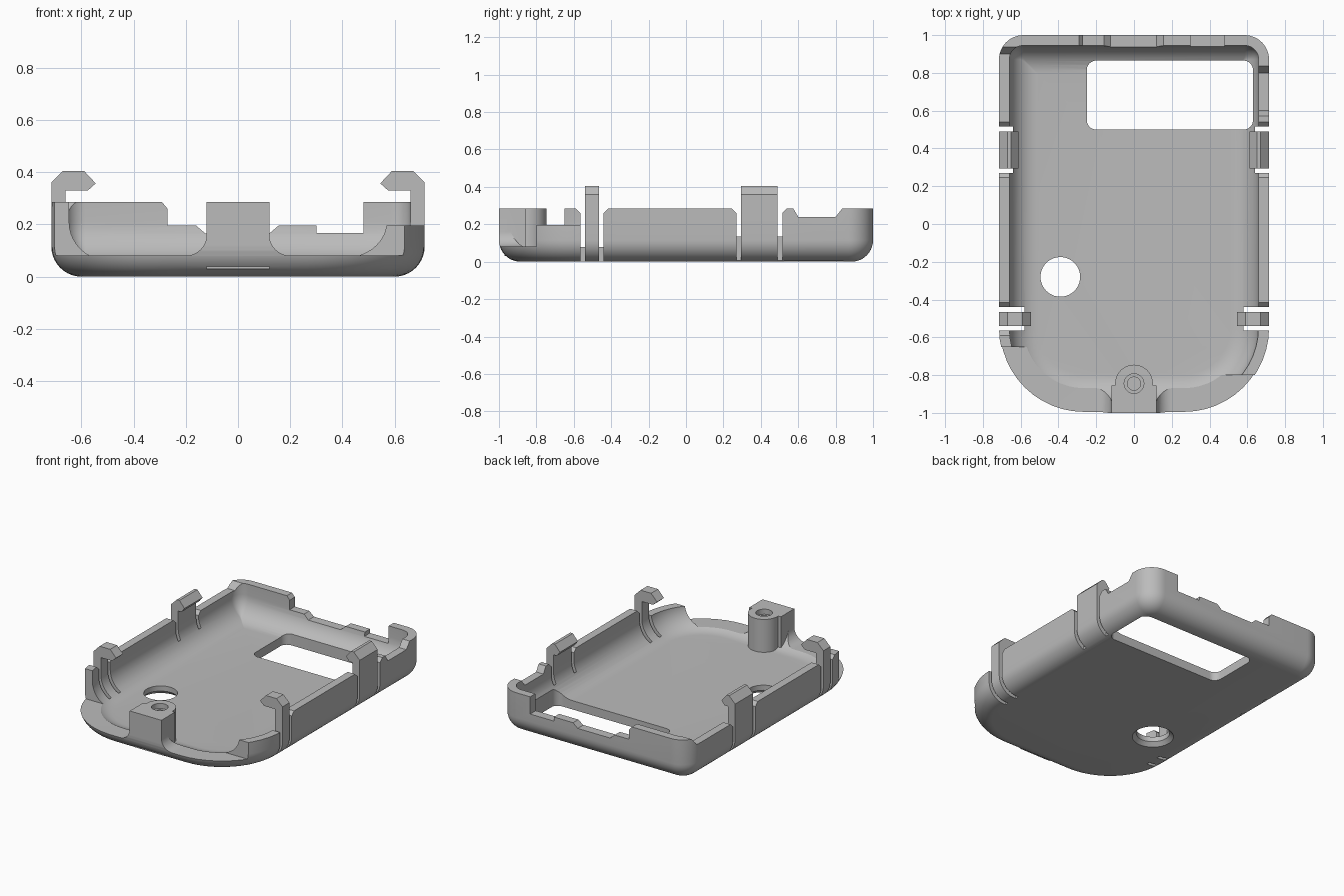
import bpy, bmesh, math
from math import sin, cos, pi

cube = bpy.data.objects.get("Cube")
if cube:
    bpy.data.objects.remove(cube, do_unlink=True)

grey = bpy.data.materials.new("light grey plastic")
grey.use_nodes = True
colour = (0.5, 0.5, 0.5, 1)
grey.diffuse_color = colour
grey.node_tree.nodes["Principled BSDF"].inputs["Base Color"].default_value = colour

TOP, HIGH = 0.285, 0.6


def loft(name, rings):
    """Skin a stack of equal-length point rings and cap both ends."""
    bm = bmesh.new()
    loops = [[bm.verts.new(p) for p in ring] for ring in rings]
    n = len(loops[0])
    for a, b in zip(loops, loops[1:]):
        for i in range(n):
            j = (i + 1) % n
            bm.faces.new((a[i], a[j], b[j], b[i]))
    bm.faces.new(loops[0][::-1])
    bm.faces.new(loops[-1])
    bmesh.ops.recalc_face_normals(bm, faces=bm.faces)
    mesh = bpy.data.meshes.new(name)
    bm.to_mesh(mesh)
    bm.free()
    mesh.materials.append(grey)
    obj = bpy.data.objects.new(name, mesh)
    bpy.context.collection.objects.link(obj)
    return obj


def prism(name, pts, axis, lo, hi):
    """Extrude a 2D profile along one axis."""
    place = {"x": lambda a, b, t: (t, a, b),
             "y": lambda a, b, t: (a, t, b),
             "z": lambda a, b, t: (a, b, t)}[axis]
    return loft(name, [[place(a, b, t) for a, b in pts] for t in (lo, hi)])


def box(name, x0, x1, y0, y1, z0, z1):
    return prism(name, [(x0, y0), (x1, y0), (x1, y1), (x0, y1)], "z", z0, z1)


def outline(x0, x1, y0, y1, r_front, r_back, steps=12):
    """Rectangle with separately rounded front and back corners."""
    pts = []
    corners = [(x1, y1, -1, -1, r_back), (x0, y1, 1, -1, r_back),
               (x0, y0, 1, 1, r_front), (x1, y0, -1, 1, r_front)]
    for k, (x, y, sx, sy, r) in enumerate(corners):
        for i in range(steps + 1):
            a = pi / 2 * (k + i / steps)
            pts.append((x + sx * r + r * cos(a), y + sy * r + r * sin(a)))
    return pts


def lathe(name, x, y, profile, n=40):
    return loft(name, [[(x + r * cos(2 * pi * i / n), y + r * sin(2 * pi * i / n), z)
                        for i in range(n)] for r, z in profile])


operands = []


def combine(target, part, operation):
    mod = target.modifiers.new(part.name, "BOOLEAN")
    mod.operation, mod.solver, mod.object = operation, "EXACT", part
    part.hide_render = True
    operands.append(part)


def smooth(obj):
    bpy.ops.object.select_all(action="DESELECT")
    obj.select_set(True)
    bpy.context.view_layer.objects.active = obj
    bpy.ops.object.shade_smooth_by_angle(angle=math.radians(30))


# Tray shell: rounded underside, thin wall, wide fillet inside
def shell_ring(d, z):
    pts = outline(d - 0.715, 0.715 - d, d - 1, 1 - d, 0.45 - d, max(0.13 - d, 0.004))
    return [(x, y, z) for x, y in pts]


arc = [pi / 2 * i / 10 for i in range(11)]
levels = [(0.115 * (1 - sin(a)), 0.115 * (1 - cos(a))) for a in arc]
levels += [(0, TOP), (0.055, TOP)]
levels += [(0.055 + 0.15 * (1 - sin(a)), 0.06 + 0.15 * (1 - cos(a))) for a in reversed(arc)]
shell = loft("tray_shell", [shell_ring(d, z) for d, z in levels])


def cut(part):
    combine(shell, part, "DIFFERENCE")


# Low front openings either side of the screw post, filleted towards it
for side, back in ((1, -0.8), (-1, -0.65)):
    fillet = [(side * (0.2 - 0.08 * cos(a)), 0.16 - 0.08 * sin(a)) for a in arc]
    profile = [(side * 0.12, HIGH)] + fillet + [(side * 0.8, 0.08), (side * 0.8, HIGH)]
    cut(prism("front_opening", profile, "y", -1.1, back))
cut(box("left_front_step", 0.4, 0.8, -0.85, -0.55, 0.195, HIGH))

# Side wall dips near the back corners
cut(prism("left_dip", [(0.57, HIGH), (0.57, 0.29), (0.6, 0.24), (0.8, 0.24),
                       (0.84, 0.29), (0.84, HIGH)], "x", 0.5, 0.8))
cut(prism("right_dip", [(0.515, HIGH), (0.515, 0.215), (0.54, 0.24), (0.9, 0.24),
                        (0.94, 0.29), (0.94, HIGH)], "x", -0.8, -0.5))

# Chamfered wall ends beside the clips
for edge, into in ((-0.565, -1), (-0.44, 1), (0.27, -1), (0.515, 1)):
    tri = [(edge - into * 0.01, 0.25), (edge + into * 0.035, 0.295), (edge - into * 0.01, 0.295)]
    cut(prism("end_chamfer", tri, "x", -0.8, 0.8))

# Stepped back wall
cut(prism("back_steps", [(-0.295, HIGH), (-0.295, 0.29), (-0.27, 0.26), (-0.27, 0.195),
                         (-0.16, 0.195), (-0.125, 0.165), (0.12, 0.165), (0.155, 0.195),
                         (0.3, 0.195), (0.3, 0.167), (0.48, 0.167), (0.48, HIGH)],
          "y", 0.8, 1.1))

# Floor window and round hole with a flared underside
cut(prism("floor_window", outline(-0.25, 0.63, 0.5, 0.865, 0.05, 0.05), "z", -0.1, 0.3))
cut(lathe("floor_hole", -0.39, -0.28,
          [(0.14, -0.01), (0.105, 0.025), (0.105, 0.2)]))

# Screw post
combine(shell, box("post_block", -0.12, 0.12, -0.97, -0.855, 0.03, TOP), "UNION")
combine(shell, lathe("post_round", 0, -0.845, [(0.1, 0.03), (0.1, TOP)]), "UNION")
cut(lathe("post_hole", 0, -0.845,
          [(0.035, 0.07), (0.035, 0.25), (0.052, 0.25), (0.052, HIGH)]))

# Slits freeing the clips, and the clip heads
clips = [("front", -0.54, -0.465, 0.58,
          [(0.67, 0.405), (0.59, 0.405), (0.545, 0.357), (0.575, 0.33), (0.66, 0.33)]),
         ("back", 0.295, 0.49, 0.64,
          [(0.67, 0.405), (0.65, 0.405), (0.612, 0.36), (0.635, 0.33), (0.66, 0.33)])]
clip_heads = []
for where, y0, y1, depth, lip in clips:
    for side, word in ((1, "left"), (-1, "right")):
        for a in (y0 - 0.025, y1):
            ends = sorted((side * depth, side * 0.8))
            cut(box("clip_slit", *ends, a, a + 0.025, -0.1, HIGH))
        head = [(0.66, TOP), (0.715, TOP), (0.715, 0.36)] + lip
        clip_heads.append(prism(f"{where}_{word}_clip_head",
                                [(side * x, z) for x, z in head], "y", y0, y1))

# Bake the cuts, drop the helpers, shade
bpy.context.view_layer.update()
baked = bpy.data.meshes.new_from_object(
    shell.evaluated_get(bpy.context.evaluated_depsgraph_get()))
shell.modifiers.clear()
shell.data = baked
for part in operands:
    bpy.data.objects.remove(part, do_unlink=True)
for obj in [shell] + clip_heads:
    smooth(obj)
